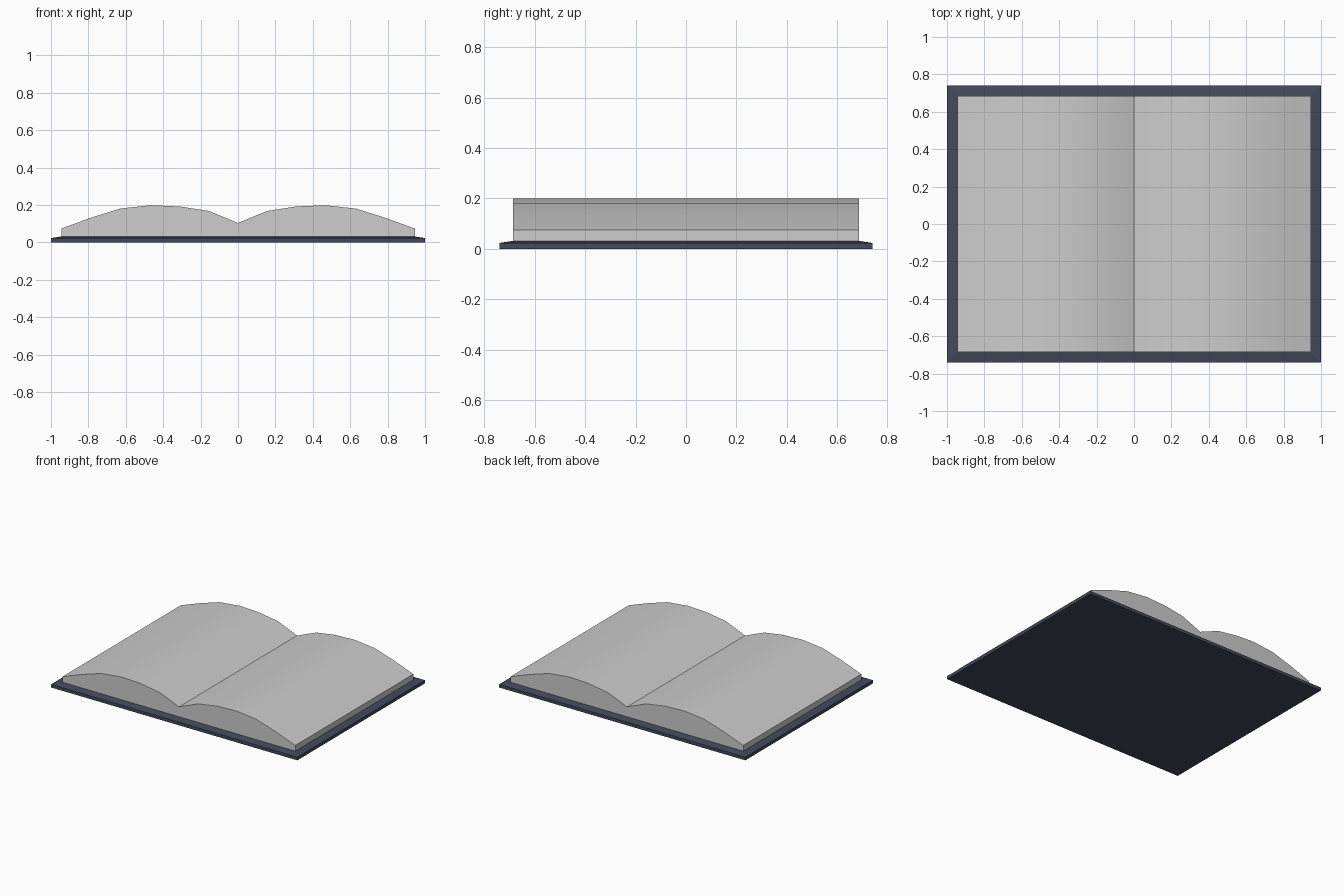
import bpy, bmesh

if "Cube" in bpy.data.objects:
    bpy.data.objects.remove(bpy.data.objects["Cube"])


def material(name, color):
    m = bpy.data.materials.new(name)
    m.diffuse_color = (*color, 1)
    m.use_nodes = True
    m.node_tree.nodes["Principled BSDF"].inputs["Base Color"].default_value = m.diffuse_color
    return m


def finish(name, bm, mat):
    bmesh.ops.recalc_face_normals(bm, faces=bm.faces[:])
    me = bpy.data.meshes.new(name)
    bm.to_mesh(me)
    bm.free()
    me.materials.append(mat)
    ob = bpy.data.objects.new(name, me)
    bpy.context.collection.objects.link(ob)
    return ob


paper = material("paper grey", (0.61, 0.61, 0.61))
navy = material("cover navy", (0.056, 0.067, 0.105))

PX, PY = 0.945, 0.685   # page block half size
TOP = 0.032             # cover top height

# Cover: slab whose top slopes gently up to the page block
bm = bmesh.new()
rings = []
for x, y, z in ((1, 0.74, 0), (1, 0.74, 0.023), (PX, PY, TOP)):
    rings.append([bm.verts.new((sx * x, sy * y, z))
                  for sx, sy in ((-1, -1), (1, -1), (1, 1), (-1, 1))])
bm.faces.new(rings[0])
bm.faces.new(rings[-1])
for a, b in zip(rings, rings[1:]):
    for i in range(4):
        j = (i + 1) % 4
        bm.faces.new((a[i], a[j], b[j], b[i]))
finish("cover", bm, navy)

# Pages: mirrored arched profile with a valley at the gutter, extruded in y
half = [(0.155, 0.168), (0.31, 0.192), (0.465, 0.199),
        (0.63, 0.181), (0.79, 0.131), (PX, 0.074)]
profile = ([(-PX, TOP)] + [(-x, z) for x, z in reversed(half)]
           + [(0, 0.104)] + half + [(PX, TOP)])
bm = bmesh.new()
face = bm.faces.new([bm.verts.new((x, -PY, z)) for x, z in profile])
ext = bmesh.ops.extrude_face_region(bm, geom=[face], use_keep_orig=True)
moved = [g for g in ext["geom"] if isinstance(g, bmesh.types.BMVert)]
bmesh.ops.translate(bm, verts=moved, vec=(0, 2 * PY, 0))
pages = finish("pages", bm, paper)

# Smooth page curves, keep gutter and block edges sharp
bpy.context.view_layer.objects.active = pages
pages.select_set(True)
bpy.ops.object.shade_smooth_by_angle(angle=0.52)
